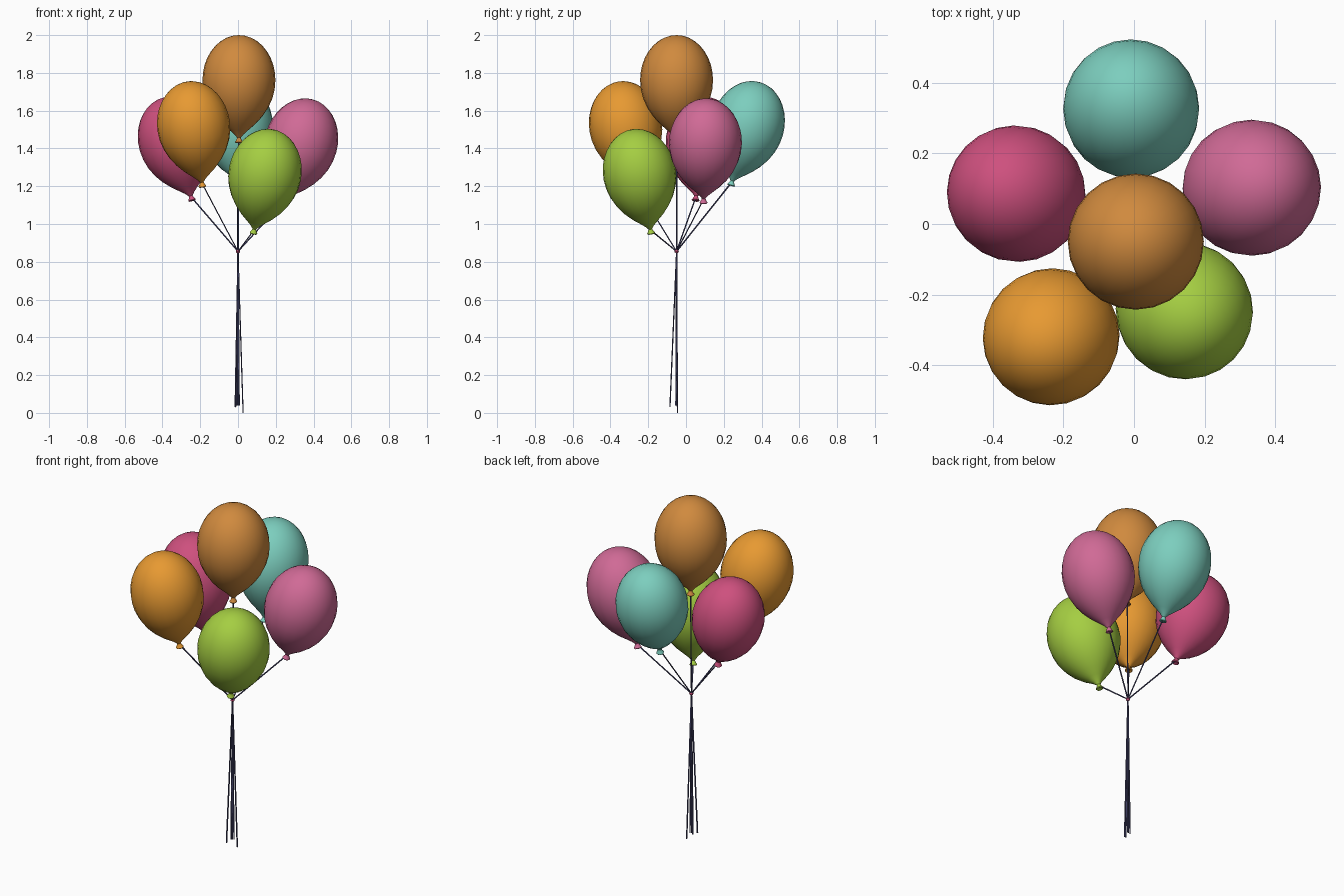
import bpy
import math
from mathutils import Vector

if "Cube" in bpy.data.objects:
    bpy.data.objects.remove(bpy.data.objects["Cube"], do_unlink=True)


def material(name, rgb):
    """Flat material from 0-255 display colour, stored as linear."""
    col = [((c / 255 + 0.055) / 1.055) ** 2.4 for c in rgb] + [1]
    m = bpy.data.materials.new(name)
    m.use_nodes = True
    m.diffuse_color = col
    m.node_tree.nodes["Principled BSDF"].inputs["Base Color"].default_value = col
    return m


def lathe(name, profile, mat, segments=24):
    """Revolve (radius, z) points around z; zero radius makes a pole."""
    verts, rings = [], []
    for r, z in profile:
        n = 1 if r == 0 else segments
        rings.append([len(verts) + i for i in range(n)])
        for i in range(n):
            a = math.tau * i / segments
            verts.append((r * math.cos(a), r * math.sin(a), z))
    faces = []
    for up, lo in zip(rings, rings[1:]):
        for i in range(segments):
            j = (i + 1) % segments
            quad = [up[i % len(up)], lo[i % len(lo)], lo[j % len(lo)], up[j % len(up)]]
            faces.append(list(dict.fromkeys(quad)))
    me = bpy.data.meshes.new(name)
    me.from_pydata(verts, [], faces)
    me.materials.append(mat)
    ob = bpy.data.objects.new(name, me)
    bpy.context.collection.objects.link(ob)
    bpy.ops.object.select_all(action="DESELECT")
    ob.select_set(True)
    bpy.context.view_layer.objects.active = ob
    bpy.ops.object.shade_smooth_by_angle(angle=math.radians(40))
    return ob


def string(name, points, mat):
    cu = bpy.data.curves.new(name, "CURVE")
    cu.dimensions = "3D"
    cu.bevel_depth = 0.004
    cu.bevel_resolution = 0
    cu.use_fill_caps = True
    sp = cu.splines.new("POLY")
    sp.points.add(len(points) - 1)
    for p, co in zip(sp.points, points):
        p.co = (*co, 1)
    cu.materials.append(mat)
    ob = bpy.data.objects.new(name, cu)
    bpy.context.collection.objects.link(ob)


# Teardrop body: half ellipse above, tapering to a neck below
BODY = [(0.193 * math.sin(a), 0.238 * math.cos(a))
        for a in (math.pi / 2 * i / 9 for i in range(10))]
BODY[0] = (0, 0.238)
BODY += [(0.189, -0.05), (0.176, -0.1), (0.153, -0.15), (0.122, -0.195),
         (0.085, -0.235), (0.05, -0.265), (0.025, -0.287), (0.009, -0.306)]
# Tied end flaring out below the neck
NOZZLE = [(0.009, -0.303), (0.013, -0.315), (0.021, -0.328), (0.018, -0.332), (0, -0.326)]

string_mat = material("slate blue string", (72, 72, 112))
KNOT = Vector((0, -0.05, 0.855))

# name, colour, body centre, lean of the axis, loose string end
BALLOONS = [
    ("brown", (208, 138, 62), (0.005, -0.05, 1.762), (0, 0), (0, -0.05, 0.04)),
    ("orange", (232, 154, 50), (-0.235, -0.32, 1.52), (-0.045, -0.05), (0.027, -0.045, 0)),
    ("green", (165, 206, 66), (0.143, -0.246, 1.268), (0.06, -0.06), (-0.015, -0.085, 0.03)),
    ("pink", (208, 106, 150), (0.334, 0.103, 1.43), (0.085, 0.01), (-0.012, -0.047, 0.035)),
    ("crimson", (206, 80, 126), (-0.334, 0.086, 1.44), (-0.09, 0.035), (0.006, -0.046, 0.04)),
    ("teal", (124, 206, 190), (-0.008, 0.327, 1.522), (-0.008, 0.087), (-0.005, -0.053, 0.04)),
]

for name, rgb, centre, lean, tail in BALLOONS:
    mat = material(name, rgb)
    axis = Vector((*lean, 0.312)).normalized()
    turn = Vector((0, 0, 1)).rotation_difference(axis)
    for part, profile, n in (("balloon", BODY, 24), ("nozzle", NOZZLE, 12)):
        ob = lathe(f"{name}_{part}", profile, mat, n)
        ob.location = centre
        ob.rotation_mode = "QUATERNION"
        ob.rotation_quaternion = turn
    # String runs from the neck through the knot to its loose end
    string(f"{name}_string", [Vector(centre) - axis * 0.31, KNOT, Vector(tail)], string_mat)

# Knot that gathers the strings
knot = lathe("knot", [(0, 0.011), (0.009, 0.006), (0.012, 0), (0.009, -0.006), (0, -0.011)],
             bpy.data.materials["crimson"], 8)
knot.location = KNOT
